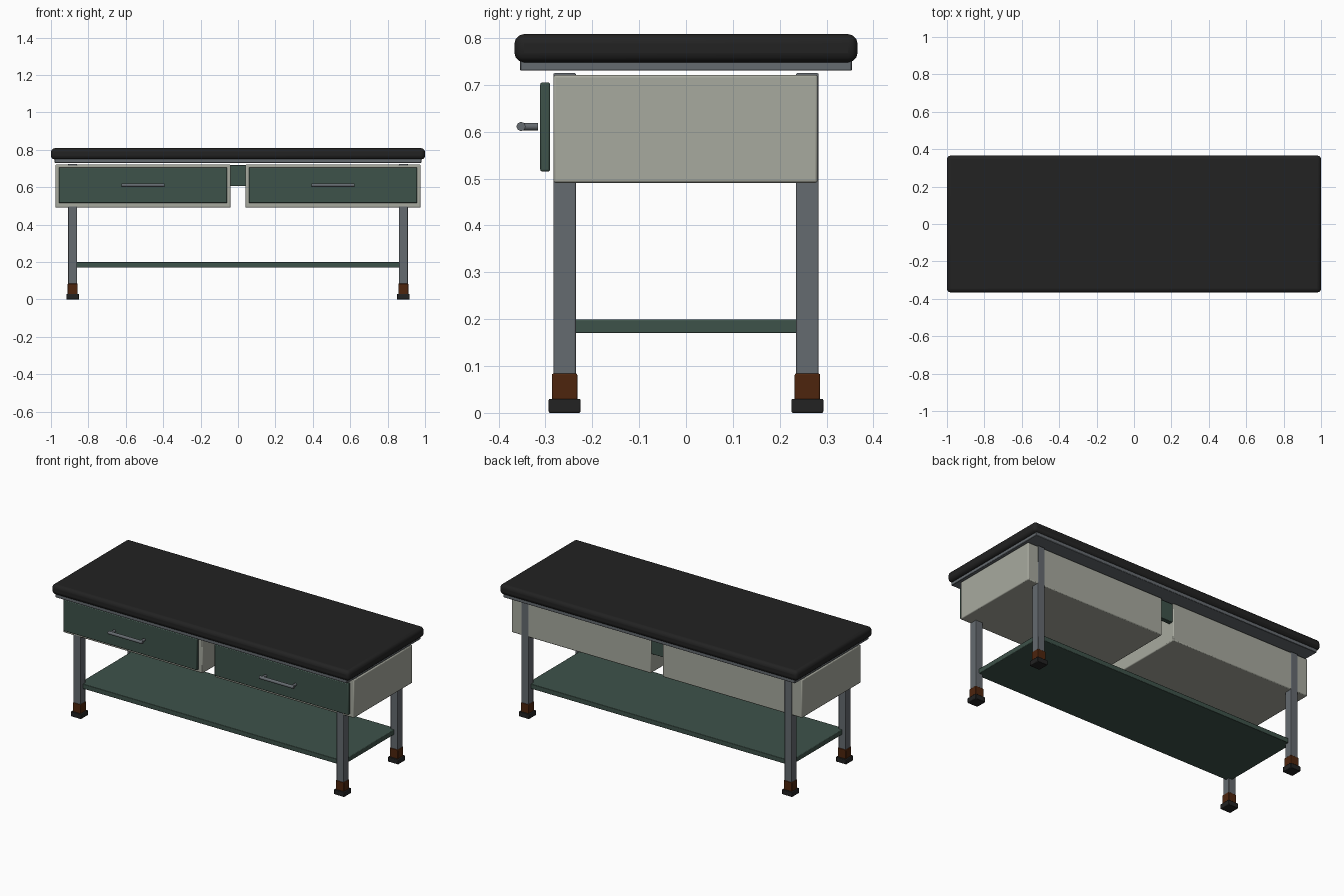
import bpy
from mathutils import Vector

if "Cube" in bpy.data.objects:
    bpy.data.objects.remove(bpy.data.objects["Cube"])


def mat(name, col):
    m = bpy.data.materials.new(name)
    m.diffuse_color = (*col, 1)
    m.use_nodes = True
    m.node_tree.nodes["Principled BSDF"].inputs["Base Color"].default_value = m.diffuse_color
    return m


BLACK = mat("black vinyl", (0.016, 0.016, 0.016))
STEEL = mat("grey steel", (0.13, 0.145, 0.16))
CREAM = mat("pale grey enamel", (0.39, 0.40, 0.345))
GREEN = mat("dark green", (0.048, 0.085, 0.068))
BROWN = mat("brown ferrule", (0.075, 0.018, 0.004))


def finish(o, name, m, bevel=0, seg=2):
    o.name = name
    o.data.materials.append(m)
    if bevel:
        b = o.modifiers.new("bevel", 'BEVEL')
        b.width, b.segments = bevel, seg
    bpy.ops.object.shade_smooth_by_angle()
    return o


def box(name, m, lo, hi, bevel=0.003, seg=2):
    lo, hi = Vector(lo), Vector(hi)
    bpy.ops.mesh.primitive_cube_add(size=1, location=(lo + hi) / 2)
    o = bpy.context.object
    o.scale = hi - lo
    bpy.ops.object.transform_apply(location=False, rotation=False, scale=True)
    return finish(o, name, m, bevel, seg)


def rod(name, m, a, b, r):
    a, b = Vector(a), Vector(b)
    bpy.ops.mesh.primitive_cylinder_add(vertices=16, radius=r, depth=(b - a).length, location=(a + b) / 2)
    o = bpy.context.object
    o.rotation_euler = (b - a).to_track_quat('Z', 'Y').to_euler()
    return finish(o, name, m)


# padded top and its steel frame
box("cushion", BLACK, (-1, -0.366, 0.748), (1, 0.366, 0.808), 0.02, 3)
box("top_frame", STEEL, (-0.98, -0.354, 0.73), (0.98, 0.354, 0.752), 0.002, 1)

# lower shelf and rear rail
box("shelf", GREEN, (-0.885, -0.259, 0.17), (0.885, 0.259, 0.199))
box("rear_rail", GREEN, (-0.87, 0.245, 0.605), (0.87, 0.272, 0.718))

for sx, side in ((-1, "left"), (1, "right")):
    # drawer cabinet, drawer front and handle
    c = sx * 0.508
    box(side + "_cabinet", CREAM, (c - 0.468, -0.283, 0.491), (c + 0.468, 0.281, 0.721), 0.005)
    box(side + "_drawer_front", GREEN, (c - 0.449, -0.311, 0.515), (c + 0.449, -0.290, 0.705), 0.004)
    rod(side + "_handle_bar", STEEL, (c - 0.115, -0.352, 0.611), (c + 0.115, -0.352, 0.611), 0.0095)
    for dx in (-0.1, 0.1):
        rod(side + "_handle_post", STEEL, (c + dx, -0.352, 0.611), (c + dx, -0.316, 0.611), 0.008)

    # legs with ferrules and rubber feet
    for sy, end in ((-1, "front"), (1, "back")):
        for part, m, h, z0, z1 in (("leg", STEEL, 0.024, 0.02, 0.725),
                                   ("ferrule", BROWN, 0.027, 0.025, 0.084),
                                   ("foot", BLACK, 0.034, 0, 0.03)):
            x, y = sx * 0.884, sy * 0.259
            box(f"{end}_{side}_{part}", m, (x - h, y - h, z0), (x + h, y + h, z1))
